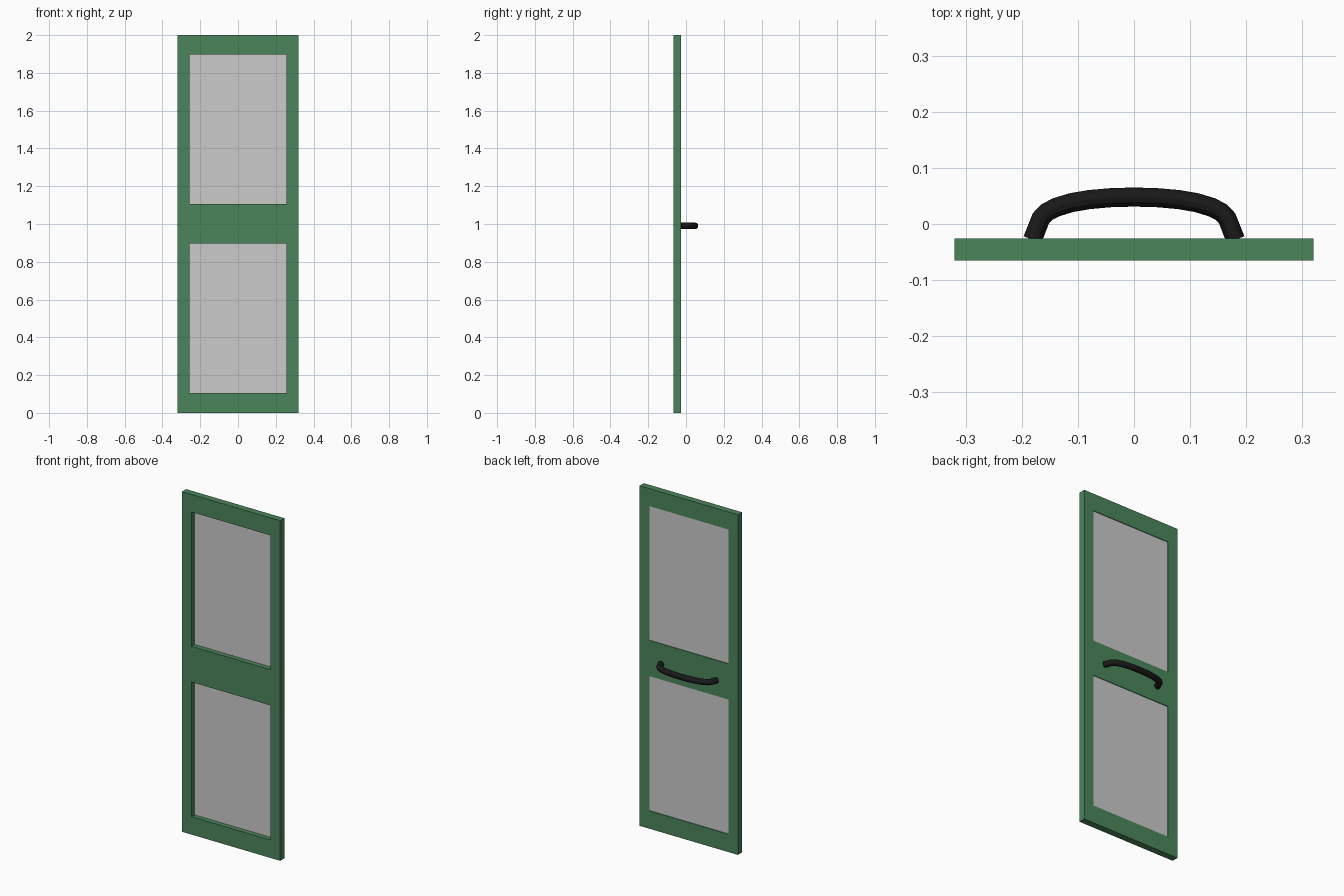
import bpy, bmesh

if "Cube" in bpy.data.objects:
    bpy.data.objects.remove(bpy.data.objects["Cube"])

FRONT, BACK = -0.065, -0.026          # frame faces in y
XS = [-0.32, -0.257, 0.257, 0.32]     # stile edges
ZS = [0, 0.105, 0.897, 1.107, 1.897, 2.0]  # rail edges


def material(name, rgb):
    m = bpy.data.materials.new(name)
    m.diffuse_color = (*rgb, 1)
    m.use_nodes = True
    m.node_tree.nodes["Principled BSDF"].inputs["Base Color"].default_value = m.diffuse_color
    return m


def add_mesh(name, bm, mat=None):
    bmesh.ops.recalc_face_normals(bm, faces=bm.faces[:])
    me = bpy.data.meshes.new(name)
    bm.to_mesh(me)
    bm.free()
    ob = bpy.data.objects.new(name, me)
    bpy.context.collection.objects.link(ob)
    if mat:
        me.materials.append(mat)
    return ob


green = material("green_paint", (0.07, 0.235, 0.105))
black = material("black_handle", (0.01, 0.01, 0.01))

# Frame: flat grid with two openings, extruded to thickness
bm = bmesh.new()
grid = [[bm.verts.new((x, FRONT, z)) for z in ZS] for x in XS]
for i in range(3):
    for j in range(5):
        if i == 1 and j in (1, 3):
            continue
        bm.faces.new((grid[i][j], grid[i + 1][j], grid[i + 1][j + 1], grid[i][j + 1]))
ext = bmesh.ops.extrude_face_region(bm, geom=bm.faces[:], use_keep_orig=True)
moved = [g for g in ext["geom"] if isinstance(g, bmesh.types.BMVert)]
bmesh.ops.translate(bm, verts=moved, vec=(0, BACK - FRONT, 0))
add_mesh("door_frame", bm, green)

# Panels: thin sheets set near the back of the openings
for name, z0, z1 in (("lower_panel", ZS[1], ZS[2]), ("upper_panel", ZS[3], ZS[4])):
    bm = bmesh.new()
    bmesh.ops.create_cube(bm, size=1)
    bmesh.ops.scale(bm, verts=bm.verts[:], vec=(XS[2] - XS[1], 0.006, z1 - z0))
    bmesh.ops.translate(bm, verts=bm.verts[:], vec=(0, -0.033, (z0 + z1) / 2))
    add_mesh(name, bm)

# Handle: bowed round bar on the back of the middle rail
half = [(0.181, -0.028), (0.166, 0.010), (0.155, 0.0215), (0.138, 0.030),
        (0.112, 0.038), (0.08, 0.0435), (0.04, 0.047)]
path = [(-x, y) for x, y in half] + [(0, 0.048)] + half[::-1]
cu = bpy.data.curves.new("pull_handle", "CURVE")
cu.dimensions = "3D"
cu.bevel_depth = 0.017
cu.bevel_resolution = 4
cu.use_fill_caps = True
sp = cu.splines.new("POLY")
sp.points.add(len(path) - 1)
for p, (x, y) in zip(sp.points, path):
    p.co = (x, y, 0.99, 1)
handle = bpy.data.objects.new("pull_handle", cu)
bpy.context.collection.objects.link(handle)
cu.materials.append(black)
bpy.context.view_layer.objects.active = handle
handle.select_set(True)
bpy.ops.object.convert(target="MESH")
bpy.ops.object.shade_smooth_by_angle()
